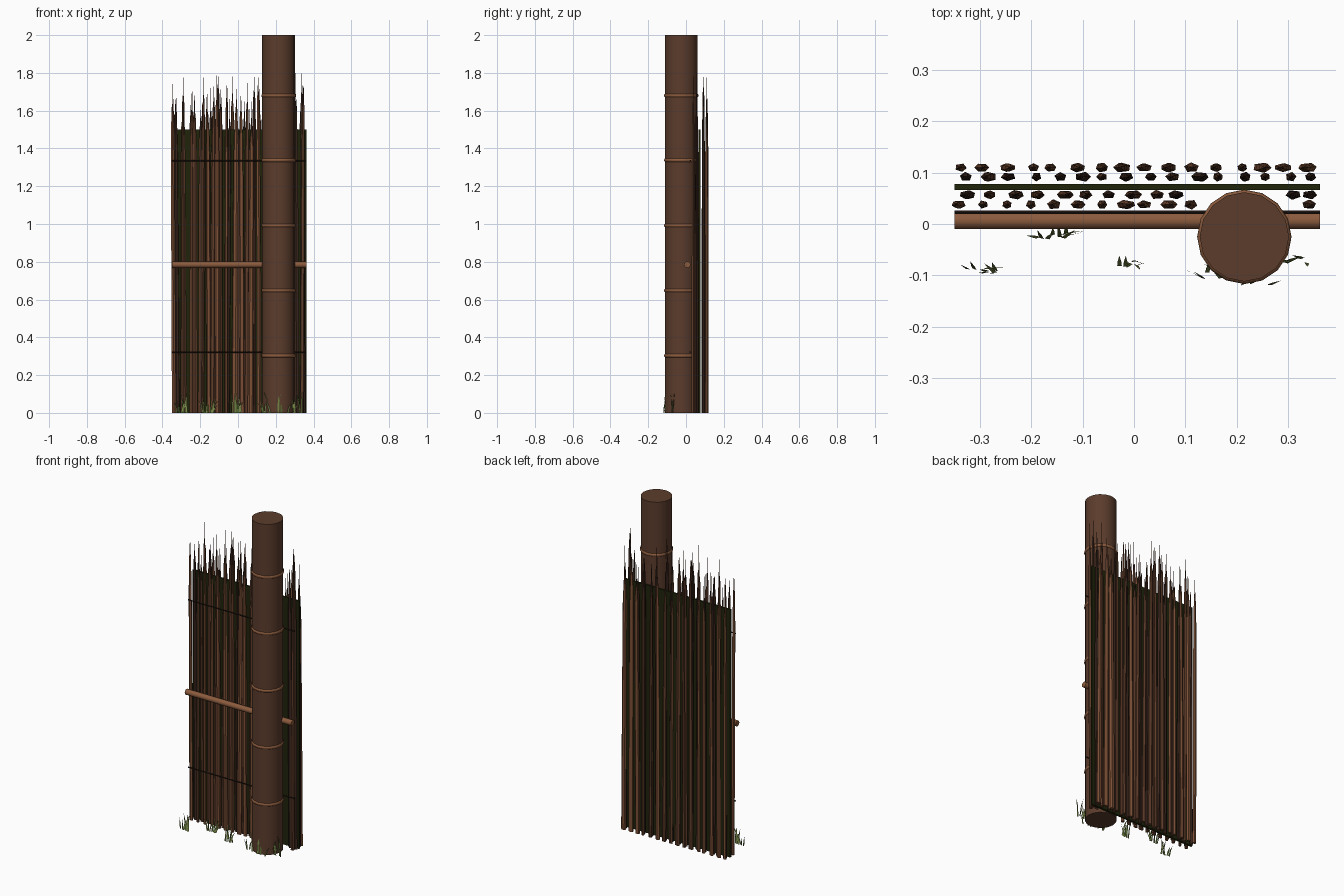
import bpy, bmesh, math, random
from mathutils import Matrix, Vector

if "Cube" in bpy.data.objects:
    bpy.data.objects.remove(bpy.data.objects["Cube"])
random.seed(7)


def material(name, rgb):
    m = bpy.data.materials.new(name)
    m.diffuse_color = (*rgb, 1)
    m.use_nodes = True
    m.node_tree.nodes["Principled BSDF"].inputs["Base Color"].default_value = m.diffuse_color
    return m


POST = material("post brown", (0.105, 0.045, 0.025))
RAIL = material("light bamboo", (0.26, 0.105, 0.047))
LIGHT = material("warm reed", (0.2, 0.078, 0.036))
MID = material("brown reed", (0.115, 0.046, 0.023))
DARK = material("dark reed", (0.045, 0.02, 0.013))
PANEL = material("dark olive", (0.014, 0.018, 0.003))
WIRE = material("black cord", (0.018, 0.01, 0.007))
GRASS = material("grass green", (0.2, 0.26, 0.07))
DRY = material("dark grass", (0.09, 0.14, 0.03))


def finish(name, bm, mats, smooth=False, recalc=True):
    if recalc:
        bmesh.ops.recalc_face_normals(bm, faces=bm.faces)
    me = bpy.data.meshes.new(name)
    bm.to_mesh(me)
    bm.free()
    for m in mats:
        me.materials.append(m)
    ob = bpy.data.objects.new(name, me)
    bpy.context.collection.objects.link(ob)
    if smooth:
        bpy.context.view_layer.objects.active = ob
        ob.select_set(True)
        bpy.ops.object.shade_smooth_by_angle(angle=math.radians(50))
        ob.select_set(False)
    return ob


def rod(name, a, b, radius, sides, mat):
    a, b = Vector(a), Vector(b)
    bm = bmesh.new()
    rot = (b - a).to_track_quat('Z', 'Y').to_matrix().to_4x4()
    bmesh.ops.create_cone(bm, cap_ends=True, segments=sides, radius1=radius, radius2=radius,
                          depth=(b - a).length, matrix=Matrix.Translation((a + b) / 2) @ rot)
    return finish(name, bm, [mat], True)


# Bamboo post with raised node rings
PX, PY = 0.215, -0.025
rod("post", (PX, PY, 0), (PX, PY, 2), 0.087, 16, POST)
for i, z in enumerate((0.303, 0.648, 0.992, 1.338, 1.68)):
    bpy.ops.mesh.primitive_torus_add(location=(PX, PY, z), major_radius=0.081, minor_radius=0.011,
                                     major_segments=16, minor_segments=8)
    ring = bpy.context.object
    ring.name = f"post_node_{i}"
    ring.data.materials.append(RAIL)
    bpy.ops.object.shade_smooth_by_angle(angle=math.radians(60))
    ring.select_set(False)

# Horizontal rail and two binding cords
rod("rail", (-0.35, 0.007, 0.785), (0.362, 0.007, 0.785), 0.017, 12, RAIL)
for z in (0.322, 1.335):
    rod("cord", (-0.35, 0.023, z), (0.362, 0.023, z), 0.004, 6, WIRE)

# Backing panel between the reed rows
bm = bmesh.new()
bmesh.ops.create_cube(bm, size=1, matrix=Matrix.Translation((0.006, 0.072, 0.75))
                      @ Matrix.Diagonal((0.712, 0.011, 1.5, 1)))
finish("backing_panel", bm, [PANEL])


def reed(bm, x, y, rx, ry, top, body, tip):
    """Slim faceted stalk that narrows to a needle tip."""
    n = random.choice((5, 6))
    spin = random.uniform(0, 6)
    lean = random.uniform(-0.006, 0.006)
    neck = top - random.uniform(0.12, 0.2)
    levels = ((0, 1.0), (random.uniform(0.4, 1.0), 0.97), (1.38, 0.85), (neck, 0.5),
              (neck + 0.04, 0.22))
    rings = []
    for z, s in levels:
        rings.append([bm.verts.new((x + lean * z + rx * s * math.cos(spin + k * math.tau / n),
                                    y + ry * s * math.sin(spin + k * math.tau / n), z))
                      for k in range(n)])
    bm.faces.new(rings[0])
    for j in range(len(rings) - 1):
        for k in range(n):
            f = bm.faces.new((rings[j][k], rings[j][(k + 1) % n],
                              rings[j + 1][(k + 1) % n], rings[j + 1][k]))
            f.material_index = body if j < 3 else tip
    apex = bm.verts.new((x + lean * top, y, top))
    for k in range(n):
        bm.faces.new((rings[-1][k], rings[-1][(k + 1) % n], apex)).material_index = tip


# Reed rows: two in front of the panel, two behind; front rows stop at the post
rows = (("front_outer_reeds", 0.038, -0.339, True, (0, 0, 1), 1),
        ("front_inner_reeds", 0.057, -0.322, True, (1, 2, 2), 2),
        ("back_inner_reeds", 0.092, -0.329, False, (1, 2, 2), 2),
        ("back_outer_reeds", 0.110, -0.337, False, (0, 0, 1), 1))
for name, y, x0, gap, tones, tip in rows:
    bm = bmesh.new()
    for i in range(16):
        x = x0 + i * 0.0452 + (random.uniform(-0.006, 0.006) if 0 < i < 15 else 0)
        x = min(x, 0.344)
        if gap and 0.12 < x < 0.312:
            continue
        reed(bm, x, y, random.uniform(0.009, 0.016), random.uniform(0.008, 0.01),
             random.uniform(1.62, 1.82), random.choice(tones), tip)
    finish(name, bm, [LIGHT, MID, DARK])

# Grass tufts of bent flat blades along the front foot
bm = bmesh.new()
tufts = ((-0.3, -0.092, 9), (-0.16, -0.024, 10), (-0.005, -0.077, 8),
         (0.155, -0.1, 8), (0.24, -0.113, 4), (0.31, -0.07, 6))
for cx, cy, count in tufts:
    for i in range(count):
        a = random.uniform(0, math.tau)
        h = random.uniform(0.04, 0.12)
        reach = random.uniform(0.015, 0.045)
        base = Vector((cx + random.uniform(-0.03, 0.03), cy + random.uniform(-0.006, 0.006), 0))
        out = Vector((math.cos(a), 0.4 * math.sin(a), 0)) * reach
        out.y = max(out.y, -0.116 - base.y)
        side = Vector((0.0045, 0.002 * random.uniform(-1, 1), 0))
        mid = base + out * 0.4 + Vector((0, 0.003, h * 0.6))
        tip = base + out + Vector((0, 0.006, h))
        p = [bm.verts.new(v) for v in (base - side, base + side, mid + side * 0.8,
                                       mid - side * 0.8, tip)]
        tone = 1 if i % 3 == 0 else 0
        for verts in (p[:4], (p[3], p[2], p[4])):
            f = bm.faces.new(verts)
            f.material_index = tone
            f.normal_update()
            if f.normal.y > 0:
                f.normal_flip()
finish("grass", bm, [GRASS, DRY], recalc=False)
